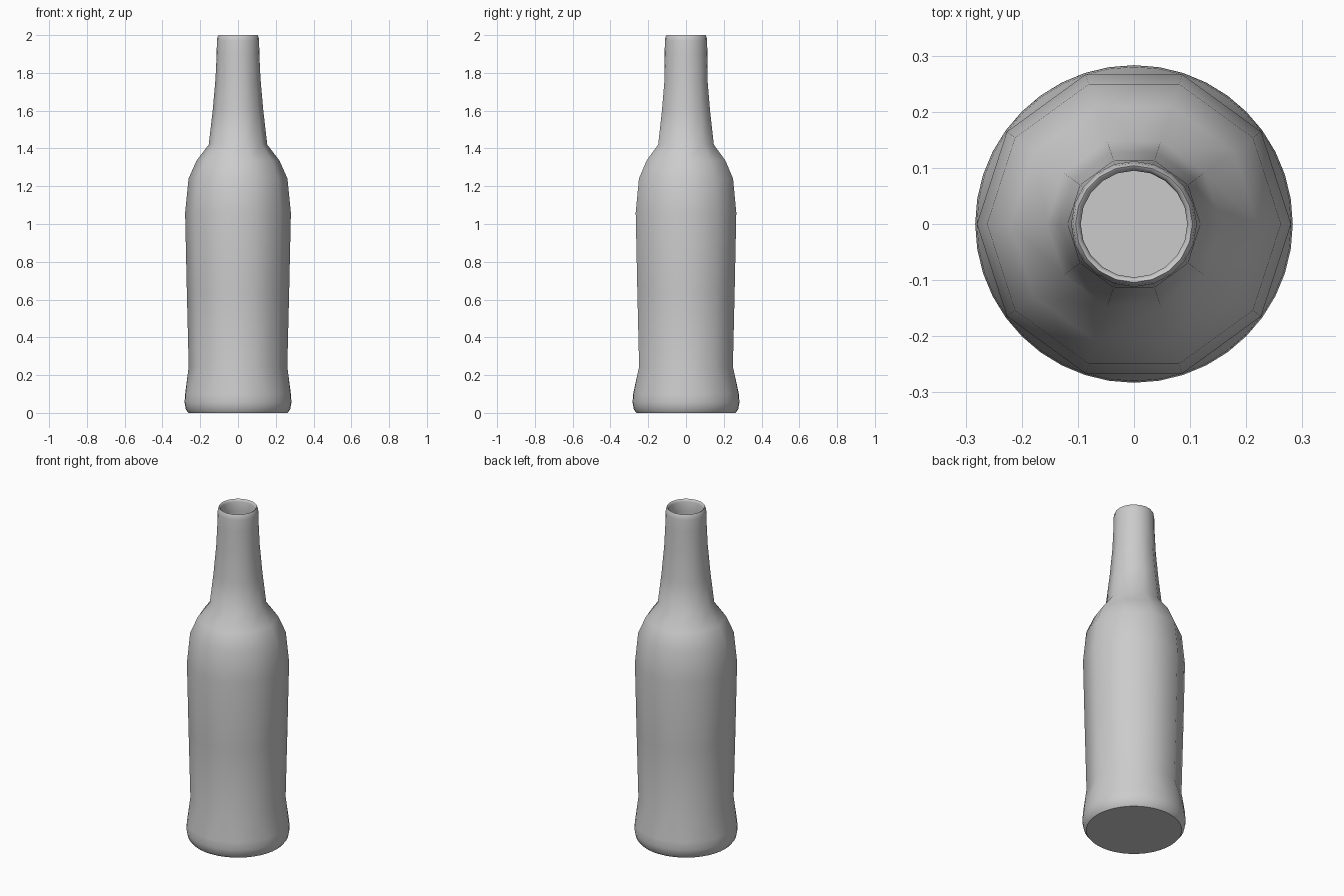
import bpy, bmesh, math

if "Cube" in bpy.data.objects:
    bpy.data.objects.remove(bpy.data.objects["Cube"])

# Profile as (radius, height, sides): outside from base to lip, then inside down to floor
PROFILE = [
    (0.262, 0.0, 40), (0.276, 0.018, 40), (0.283, 0.055, 40), (0.280, 0.10, 40),
    (0.261, 0.245, 10), (0.271, 0.65, 10), (0.280, 1.06, 10), (0.262, 1.24, 10),
    (0.220, 1.335, 10), (0.155, 1.42, 10), (0.134, 1.60, 10), (0.119, 1.77, 10),
    (0.113, 1.90, 20), (0.112, 1.97, 20), (0.109, 1.99, 20), (0.104, 2.0, 20),
    (0.099, 1.997, 20), (0.095, 1.985, 20), (0.095, 1.93, 20),
    (0.107, 1.77, 10), (0.122, 1.60, 10), (0.143, 1.43, 10), (0.206, 1.33, 10),
    (0.249, 1.235, 10), (0.267, 1.06, 10), (0.258, 0.65, 10), (0.249, 0.245, 10),
    (0.256, 0.15, 40),
]


def bridge(bm, a, b):
    """Join two rings whose side counts may differ by a whole factor."""
    if len(a) == len(b):
        n = len(a)
        for i in range(n):
            bm.faces.new((a[i], a[(i + 1) % n], b[(i + 1) % n], b[i]))
        return
    many, few = (a, b) if len(a) > len(b) else (b, a)
    k = len(many) // len(few)
    for i in range(len(few)):
        f0, f1 = few[i], few[(i + 1) % len(few)]
        m = [many[(i * k + j) % len(many)] for j in range(k + 1)]
        tris = [(m[j], m[j + 1], f0 if j < k // 2 else f1) for j in range(k)]
        tris.append((f0, m[k // 2], f1))
        for t in tris:
            bm.faces.new(t)


bm = bmesh.new()
rings = []
for r, z, n in PROFILE:
    rings.append([bm.verts.new((r * math.cos(math.tau * i / n),
                                r * math.sin(math.tau * i / n), z)) for i in range(n)])
for a, b in zip(rings, rings[1:]):
    bridge(bm, a, b)

# Flat underside and inner floor
bm.faces.new(rings[0])
floor = rings[-1]
centre = bm.verts.new((0, 0, PROFILE[-1][1]))
for i in range(len(floor)):
    bm.faces.new((floor[i], floor[(i + 1) % len(floor)], centre))
bmesh.ops.recalc_face_normals(bm, faces=bm.faces)

mesh = bpy.data.meshes.new("bottle")
bm.to_mesh(mesh)
bm.free()
bottle = bpy.data.objects.new("bottle", mesh)
bpy.context.collection.objects.link(bottle)
bpy.context.view_layer.objects.active = bottle
bottle.select_set(True)
bpy.ops.object.shade_smooth_by_angle(angle=math.radians(45))
